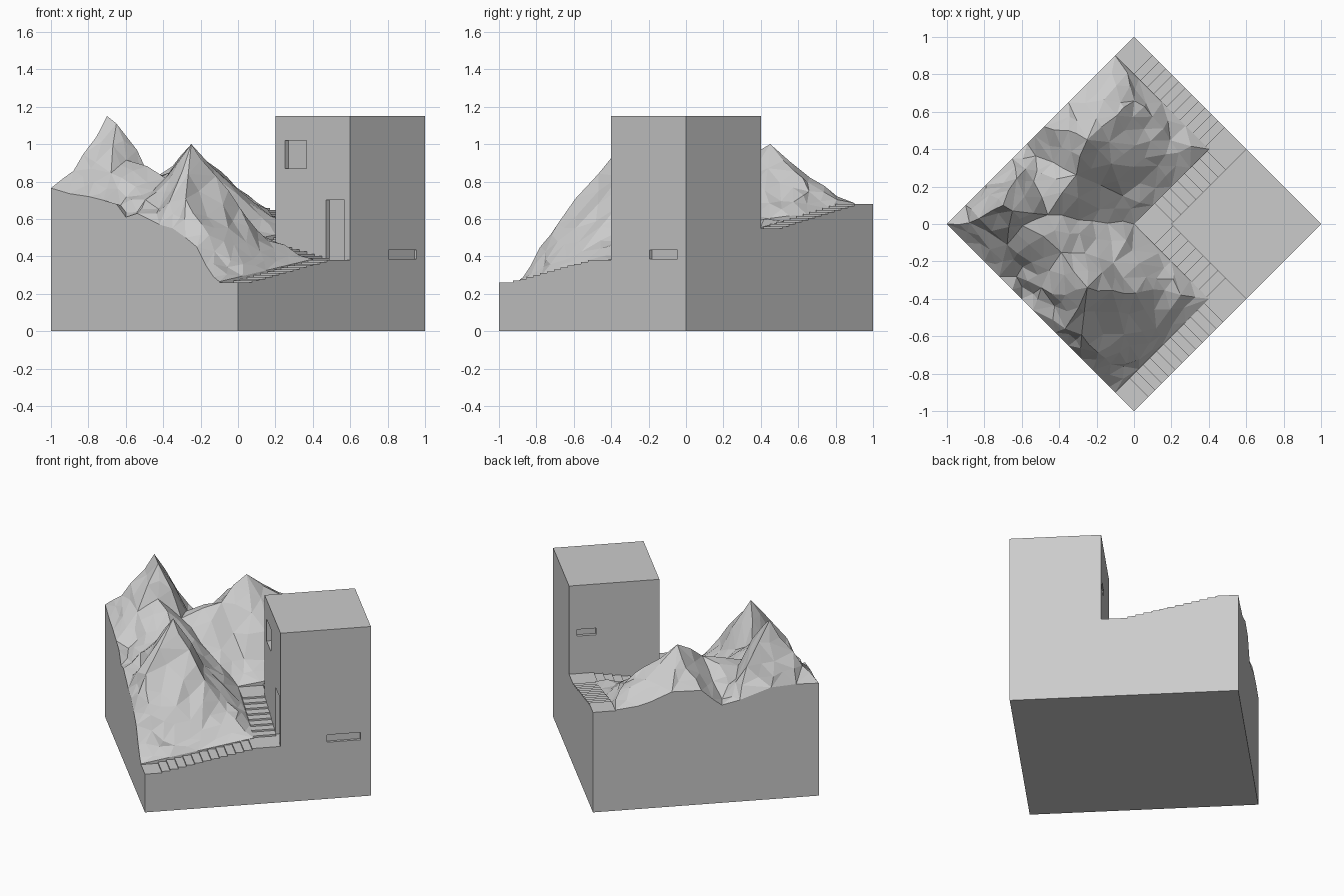
import bpy, bmesh, random
from mathutils import Vector
from mathutils.geometry import delaunay_2d_cdt

if "Cube" in bpy.data.objects:
    bpy.data.objects.remove(bpy.data.objects["Cube"])

random.seed(4)


# Diagonal plan axes: u runs to back right, v runs to front right, both -1..1
def to_xyz(u, v, z):
    return Vector(((u + v) / 2, (u - v) / 2, z))


def finish(name, bm):
    bmesh.ops.recalc_face_normals(bm, faces=bm.faces[:])
    mesh = bpy.data.meshes.new(name)
    bm.to_mesh(mesh)
    bm.free()
    ob = bpy.data.objects.new(name, mesh)
    bpy.context.collection.objects.link(ob)
    return ob


def prism(name, ring, offset):
    bm = bmesh.new()
    face = bm.faces.new([bm.verts.new(p) for p in ring])
    new = bmesh.ops.extrude_face_region(bm, geom=[face], use_keep_orig=True)["geom"]
    for e in new:
        if isinstance(e, bmesh.types.BMVert):
            e.co += offset
    return finish(name, bm)


def block(name, u0, u1, v0, v1, z0, z1):
    ring = [to_xyz(u0, v0, z0), to_xyz(u1, v0, z0), to_xyz(u1, v1, z0), to_xyz(u0, v1, z0)]
    return prism(name, ring, Vector((0, 0, z1 - z0)))


# Stair flight: stepped side profile from s0 to s1, risers between a and b
def stairs(name, along, s0, a, b, s1, c0, c1, z0, z1, n):
    prof = [(s0, 0), (s0, z0)]
    for i in range(n):
        s = a + (b - a) * i / (n - 1)
        prof += [(s, z0 + (z1 - z0) * i / n), (s, z0 + (z1 - z0) * (i + 1) / n)]
    prof += [(s1, z1), (s1, 0)]
    if along == "u":
        ring, off = [to_xyz(s, c0, z) for s, z in prof], to_xyz(0, c1 - c0, 0)
    else:
        ring, off = [to_xyz(c0, s, z) for s, z in prof], to_xyz(c1 - c0, 0, 0)
    return prism(name, ring, off)


stairs("front_stairs", "u", -1, -0.85, -0.05, 0.2, 0.8, 1, 0.26, 0.38, 12)
stairs("tower_front_stairs", "v", 0.8, 0.78, 0.22, 0.2, 0, 0.2, 0.38, 0.47, 8)
stairs("tower_back_stairs", "u", 0, 0.22, 0.78, 0.8, 0, 0.2, 0.47, 0.55, 8)
stairs("back_stairs", "v", 0.2, -0.03, -0.8, -1, 0.8, 1, 0.55, 0.68, 12)

# Tower with recessed door, window and slits
tower = block("tower", 0.2, 1, 0.2, 1, 0, 1.15)
recesses = {
    "door_cutter": (0.1, 0.24, 0.74, 0.94, 0.38, 0.70),
    "window_cutter": (0.1, 0.24, 0.30, 0.53, 0.87, 1.02),
    "front_slit_cutter": (0.61, 0.91, 0.975, 1.1, 0.385, 0.435),
    "back_slit_cutter": (0.76, 0.93, 0.1, 0.23, 0.805, 0.85),
}
bpy.context.view_layer.objects.active = tower
for name, dims in recesses.items():
    cutter = block(name, *dims)
    cutter.hide_render = True
    mod = tower.modifiers.new(name, "BOOLEAN")
    mod.operation, mod.solver, mod.object = "DIFFERENCE", "EXACT", cutter
    bpy.ops.object.modifier_apply(modifier=mod.name)
    bpy.data.objects.remove(cutter)

# Mountain outline: left-front edge, four path edges, left-back edge
edge_front = [(-1, .765), (-.9, .735), (-.8, .72), (-.72, .70), (-.65, .68), (-.6, .61),
              (-.54, .63), (-.42, .57), (-.35, .55), (-.28, .50), (-.22, .45), (-.17, .35), (-.13, .29)]
edge_back = [(-.2, .70), (-.25, .72), (-.35, .78), (-.48, .775), (-.53, .71), (-.57, .665),
             (-.65, .69), (-.79, .76), (-.9, .77)]
outline = [Vector((x, -1 - x, z)) for x, z in edge_front]


def path_edge(p, q, n):
    return [p.lerp(q, i / n) for i in range(n)]


foot = [to_xyz(-1, .8, .265), to_xyz(0, .8, .385), to_xyz(0, 0, .475),
        to_xyz(.8, 0, .555), to_xyz(.8, -1, .685)]
for p, q in zip(foot, foot[1:]):
    outline += path_edge(p, q, 4)
outline.append(foot[-1])
outline += [Vector((x, 1 + x, z)) for x, z in edge_back]

# Peaks and ridge lines
ridges = [(-.70, .10, 1.15), (-.65, .07, 1.11), (-.25, .45, 1.0), (-.25, -.34, 1.0),
          (-.59, 0, .92), (-.82, .04, .95), (-.89, 0, .85), (-.36, -.38, .82),
          (-.36, -.55, .70), (-.29, -.60, .70), (-.2, -.68, .58), (-.12, -.36, .82),
          (0, -.36, .66), (.1, -.35, .55), (.25, -.37, .45), (-.13, .32, .83),
          (0, .42, .74), (-.1, .58, .86), (0, .66, .76), (-.03, .8, .72),
          (-.15, .66, .83), (-.35, .5, .89), (-.32, .27, .87), (-.62, .24, .88), (-.77, .15, .92)]
# Slopes, valley and gully
slopes = [(-.68, -.12, .86), (-.76, -.13, .79), (-.55, -.2, .78), (-.62, -.28, .69),
          (-.5, -.35, .69), (-.43, -.45, .67), (-.12, -.76, .42), (-.05, -.6, .55),
          (.02, -.72, .37), (.12, -.55, .43), (.15, -.23, .48), (-.1, -.2, .66),
          (-.26, -.15, .75), (-.4, -.15, .83), (-.45, .06, .81), (-.3, .03, .70),
          (-.14, .01, .57), (-.05, .15, .58), (.13, .3, .61), (.2, .45, .62),
          (.1, .58, .68), (-.44, .33, .77), (-.52, .37, .68), (-.53, .22, .77)]
pts = outline + [Vector(p) for p in ridges + slopes]
v2, _, tris, orig, _, _ = delaunay_2d_cdt([p.to_2d() for p in pts], [],
                                          [list(range(len(outline)))], 1, 1e-5)
bm = bmesh.new()
verts = [bm.verts.new((p.x, p.y, pts[o[0]].z)) for p, o in zip(v2, orig)]
for t in tris:
    bm.faces.new([verts[i] for i in t])

# Break the big planes into smaller rough facets
bmesh.ops.subdivide_edges(bm, edges=[e for e in bm.edges if e.calc_length() > .13 and not e.is_boundary], cuts=1)
bmesh.ops.triangulate(bm, faces=bm.faces[:])
tops = {tuple(round(c, 3) for c in p) for p in ridges[:4]}
for v in bm.verts:
    if not v.is_boundary and tuple(round(c, 3) for c in v.co) not in tops:
        v.co += Vector((random.uniform(-.012, .012), random.uniform(-.012, .012), random.uniform(-.018, .014)))

# Straight cut sides and flat underside
rim = [e for e in bm.edges if e.is_boundary]
new = bmesh.ops.extrude_edge_only(bm, edges=rim)["geom"]
for v in new:
    if isinstance(v, bmesh.types.BMVert):
        v.co.z = 0
bmesh.ops.contextual_create(bm, geom=[e for e in new if isinstance(e, bmesh.types.BMEdge)])
finish("mountain", bm)
